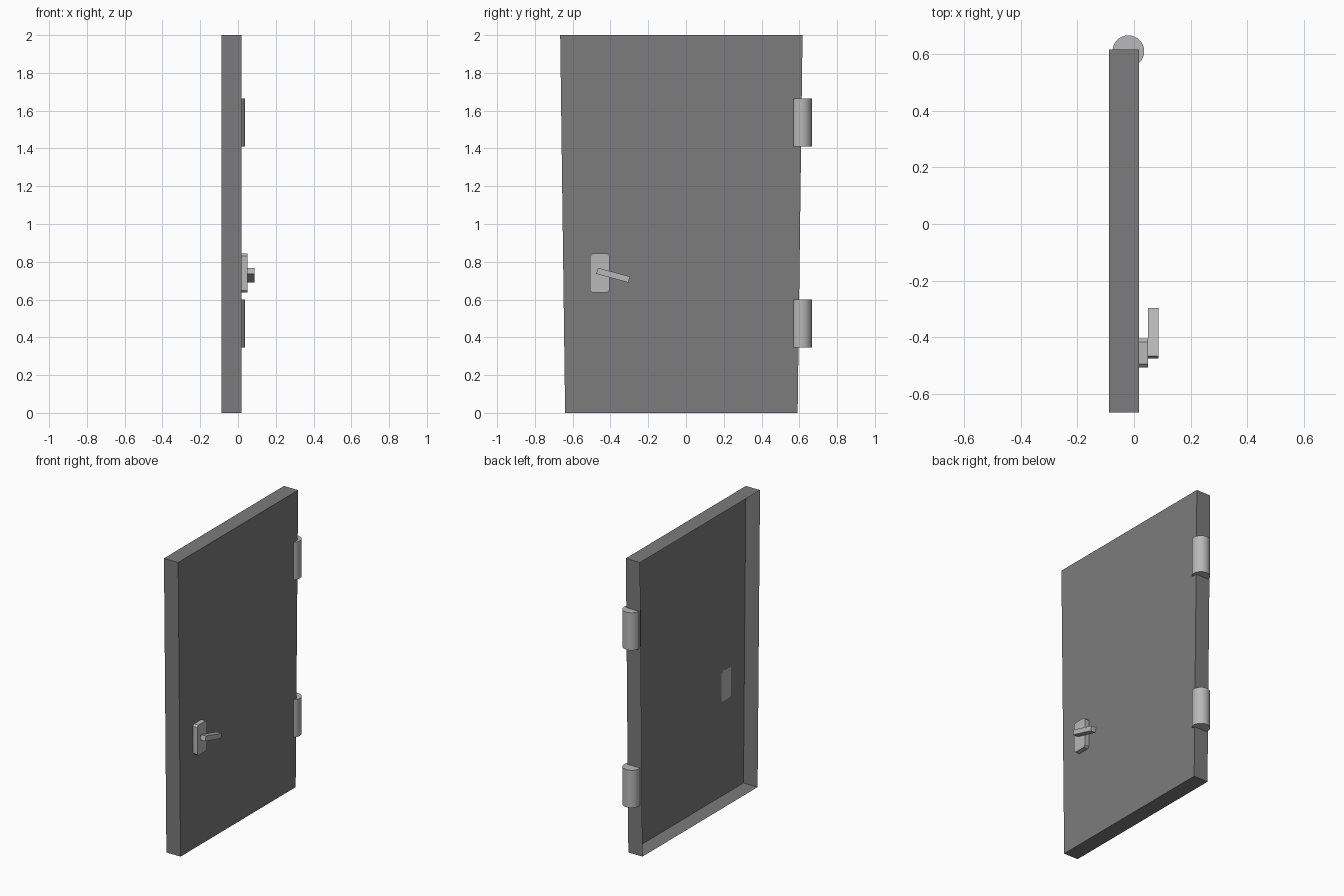
import bpy, bmesh, math
from mathutils import Matrix

if "Cube" in bpy.data.objects:
    bpy.data.objects.remove(bpy.data.objects["Cube"])


def material(name, v):
    m = bpy.data.materials.new(name)
    m.diffuse_color = (v, v, v, 1)
    m.use_nodes = True
    m.node_tree.nodes["Principled BSDF"].inputs["Base Color"].default_value = m.diffuse_color
    return m


DARK = material("dark_grey", 0.2)
METAL = material("light_grey_metal", 0.48)


def finish(name, bm, mat):
    me = bpy.data.meshes.new(name)
    bm.to_mesh(me)
    bm.free()
    me.materials.append(mat)
    ob = bpy.data.objects.new(name, me)
    bpy.context.collection.objects.link(ob)
    return ob


def box(bm, centre, size, tilt=0.0):
    mat = (Matrix.Translation(centre) @ Matrix.Rotation(tilt, 4, 'X')
           @ Matrix.Diagonal((*size, 1)))
    return bmesh.ops.create_cube(bm, size=1, matrix=mat)


# Door leaf: slightly tapered shell, open at the back
X0, X1 = -0.088, 0.018
outline = [(-0.64, 0), (0.591, 0), (0.617, 2), (-0.666, 2)]
bm = bmesh.new()
front = [bm.verts.new((X1, y, z)) for y, z in outline]
back = [bm.verts.new((X0, y, z)) for y, z in outline]
bm.faces.new(front)
for i in range(4):
    j = (i + 1) % 4
    bm.faces.new((front[j], front[i], back[i], back[j]))
finish("door_leaf", bm, DARK)

# Handle plate with chamfered corners, its back just showing through the leaf
bm = bmesh.new()
box(bm, (0.0335, -0.456, 0.74), (0.033, 0.102, 0.206))
corners = [e for e in bm.edges
           if abs(e.verts[0].co.x - e.verts[1].co.x) > 0.01]
bmesh.ops.bevel(bm, geom=corners, offset=0.012, segments=1, affect='EDGES')
finish("handle_plate", bm, METAL)

# Lever, drooping slightly
bm = bmesh.new()
box(bm, (0.0685, -0.386, 0.729), (0.037, 0.176, 0.033), math.radians(-15.3))
finish("handle_lever", bm, METAL)

# Hinge barrels
for name, z in (("lower_hinge", 0.472), ("upper_hinge", 1.538)):
    bm = bmesh.new()
    bmesh.ops.create_cone(bm, cap_ends=True, segments=32, radius1=0.056,
                          radius2=0.056, depth=0.254,
                          matrix=Matrix.Translation((-0.02, 0.61, z)))
    ob = finish(name, bm, METAL)
    bpy.ops.object.select_all(action='DESELECT')
    ob.select_set(True)
    bpy.context.view_layer.objects.active = ob
    bpy.ops.object.shade_smooth_by_angle(angle=math.radians(30))
